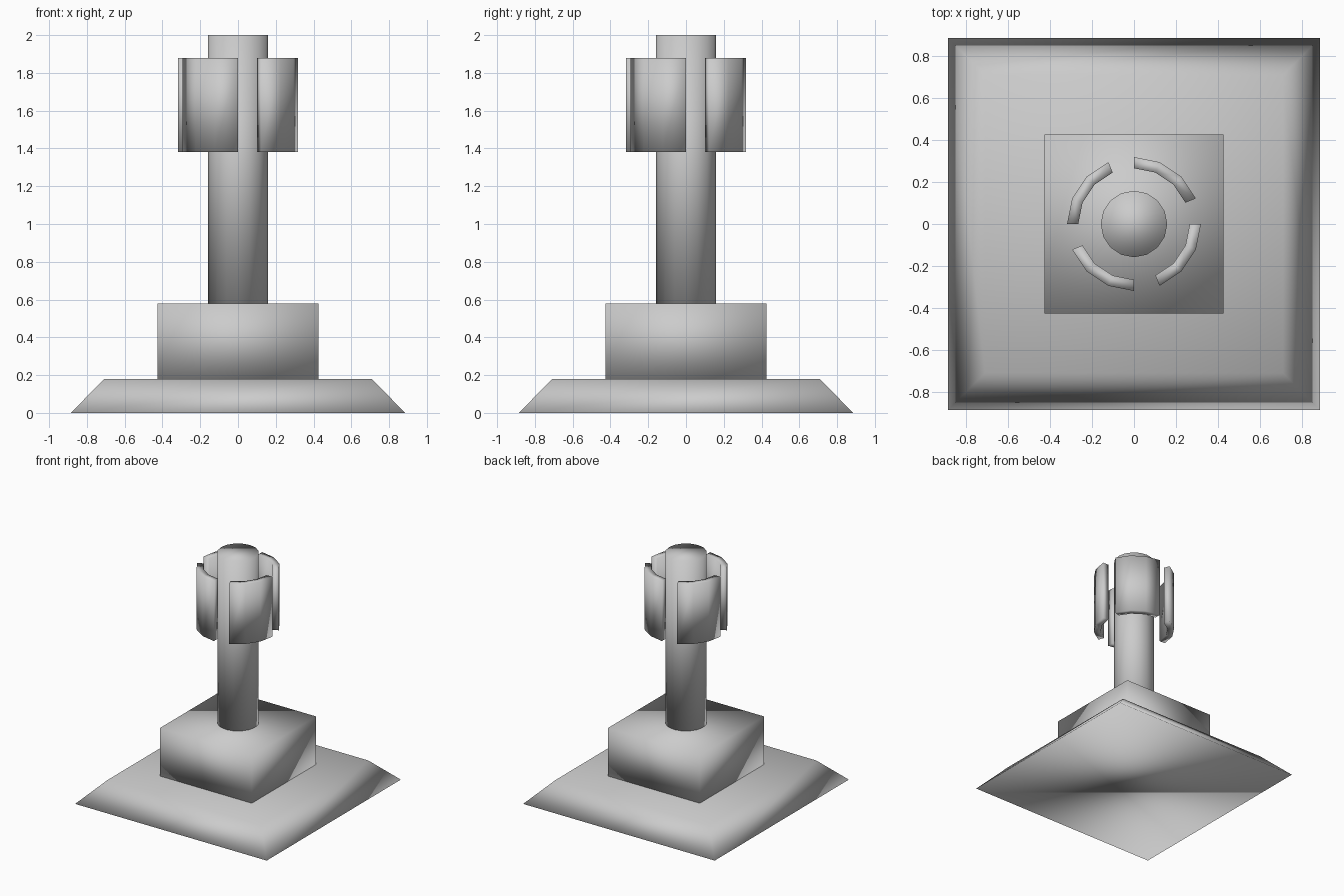
import bpy, bmesh
from math import cos, sin, pi

if "Cube" in bpy.data.objects:
    bpy.data.objects.remove(bpy.data.objects["Cube"])


def make_object(name, bm):
    bmesh.ops.recalc_face_normals(bm, faces=bm.faces)
    for f in bm.faces:
        f.smooth = True
    mesh = bpy.data.meshes.new(name)
    bm.to_mesh(mesh)
    bm.free()
    obj = bpy.data.objects.new(name, mesh)
    bpy.context.collection.objects.link(obj)
    return obj


def prism(name, bottom, top, z0, z1):
    """Join a bottom outline to a top outline and cap both ends."""
    bm = bmesh.new()
    lo = [bm.verts.new((x, y, z0)) for x, y in bottom]
    hi = [bm.verts.new((x, y, z1)) for x, y in top]
    n = len(lo)
    for i in range(n):
        j = (i + 1) % n
        bm.faces.new((lo[i], lo[j], hi[j], hi[i]))
    bm.faces.new(lo[::-1])
    bm.faces.new(hi)
    return make_object(name, bm)


def square(h):
    return [(-h, -h), (h, -h), (h, h), (-h, h)]


def ring(r, steps=16):
    return [(r * cos(2 * pi * i / steps), r * sin(2 * pi * i / steps)) for i in range(steps)]


# Sloped base, block and 16-sided column
prism("base", square(0.885), square(0.708), 0, 0.18)
prism("block", square(0.425), square(0.425), 0.18, 0.58)
prism("column", ring(0.158), ring(0.158), 0.58, 2.0)


# Four curved panels, each three segments of the same 16-step circle
def curved_panel(name, start):
    bm = bmesh.new()
    r_in, r_out, z0, z1 = 0.265, 0.318, 1.38, 1.88
    sections = []
    for i in range(4):
        a = start + i * pi / 8
        sections.append([bm.verts.new((r * cos(a), r * sin(a), z))
                         for r, z in ((r_in, z0), (r_out, z0), (r_out, z1), (r_in, z1))])
    for s, t in zip(sections, sections[1:]):
        for k in range(4):
            m = (k + 1) % 4
            bm.faces.new((s[k], s[m], t[m], t[k]))
    bm.faces.new(sections[0])
    bm.faces.new(sections[-1])
    return make_object(name, bm)


for q in range(4):
    curved_panel(f"curved_panel_{q + 1}", pi / 8 + q * pi / 2)
